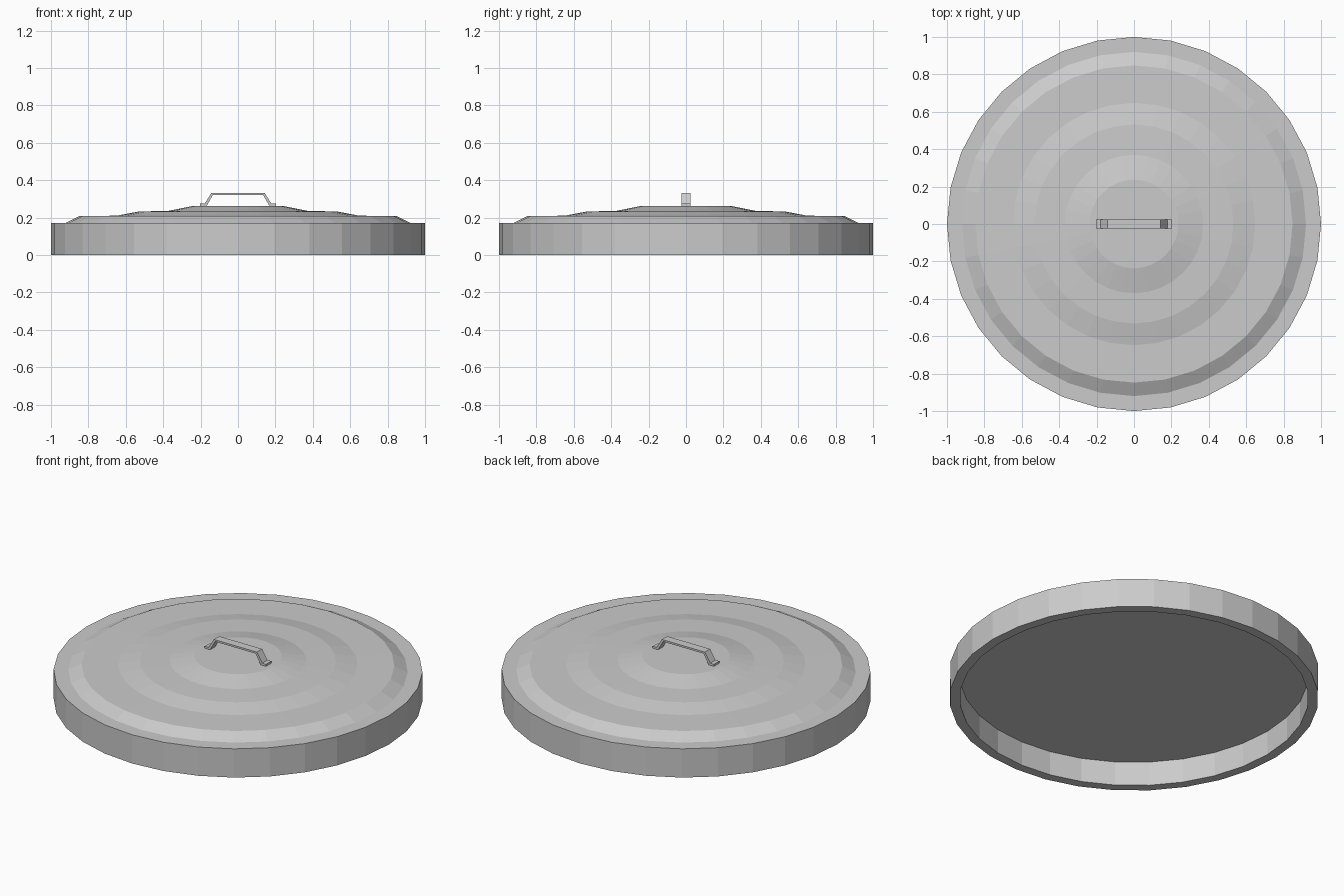
import bpy, bmesh
from math import cos, sin, pi

if "Cube" in bpy.data.objects:
    bpy.data.objects.remove(bpy.data.objects["Cube"])

SIDES = 32


def finish(bm, name):
    bmesh.ops.recalc_face_normals(bm, faces=bm.faces)
    mesh = bpy.data.meshes.new(name)
    bm.to_mesh(mesh)
    bm.free()
    obj = bpy.data.objects.new(name, mesh)
    bpy.context.collection.objects.link(obj)
    return obj


def lathe(name, profile):
    """Revolve (radius, z) points around z and cap both ends."""
    bm = bmesh.new()
    rings = [[bm.verts.new((r * cos(2 * pi * i / SIDES), r * sin(2 * pi * i / SIDES), z))
              for i in range(SIDES)] for r, z in profile]
    for a, b in zip(rings, rings[1:]):
        for i in range(SIDES):
            j = (i + 1) % SIDES
            bm.faces.new((a[i], a[j], b[j], b[i]))
    bm.faces.new(rings[0])
    bm.faces.new(rings[-1])
    return finish(bm, name)


def strap(name, outer, inner, half_width):
    """Bent strip from mirrored half outlines in the xz plane."""
    bm = bmesh.new()
    top = outer + [(-x, z) for x, z in reversed(outer)]
    low = inner + [(-x, z) for x, z in reversed(inner)]
    rows = [[bm.verts.new((x, y, z)) for x, y, z in
             ((t[0], -half_width, t[1]), (t[0], half_width, t[1]),
              (b[0], half_width, b[1]), (b[0], -half_width, b[1]))]
            for t, b in zip(top, low)]
    for a, b in zip(rows, rows[1:]):
        for i in range(4):
            j = (i + 1) % 4
            bm.faces.new((a[i], a[j], b[j], b[i]))
    bm.faces.new(rows[0])
    bm.faces.new(rows[-1])
    return finish(bm, name)


# Stepped lid with a hollow underside
lathe("lid", [(0.945, 0.145), (0.945, 0), (1, 0), (1, 0.172), (0.92, 0.172),
              (0.848, 0.208), (0.648, 0.21), (0.532, 0.232), (0.37, 0.236),
              (0.237, 0.263)])

# Bent strap handle with flat feet
strap("handle",
      [(-0.203, 0.275), (-0.178, 0.275), (-0.142, 0.332)],
      [(-0.203, 0.262), (-0.168, 0.262), (-0.134, 0.321)], 0.025)
